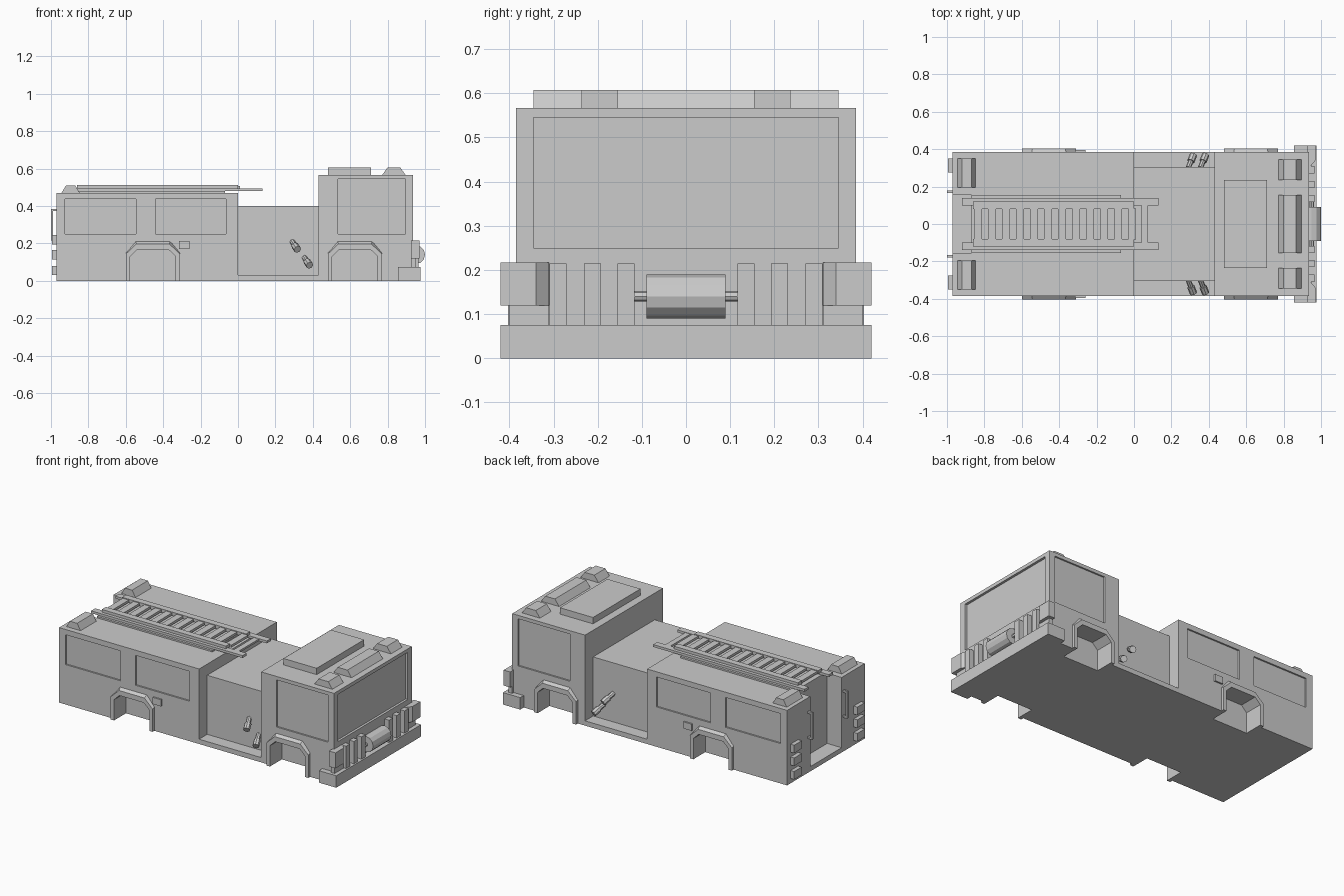
import bpy, bmesh
from mathutils import Vector

if "Cube" in bpy.data.objects:
    bpy.data.objects.remove(bpy.data.objects["Cube"])


def finish(name, bm):
    bmesh.ops.recalc_face_normals(bm, faces=bm.faces)
    me = bpy.data.meshes.new(name)
    bm.to_mesh(me)
    bm.free()
    ob = bpy.data.objects.new(name, me)
    bpy.context.collection.objects.link(ob)
    return ob


def loft(bm, a, b):
    """Closed solid between two matching outlines."""
    va, vb = [bm.verts.new(p) for p in a], [bm.verts.new(p) for p in b]
    n = len(a)
    bm.faces.new(va)
    bm.faces.new(vb[::-1])
    for i in range(n):
        j = (i + 1) % n
        bm.faces.new((va[i], vb[i], vb[j], va[j]))


def rect(x0, x1, y0, y1, z):
    return [(x0, y0, z), (x1, y0, z), (x1, y1, z), (x0, y1, z)]


def add_box(bm, x0, x1, y0, y1, z0, z1):
    y0, y1 = sorted((y0, y1))
    loft(bm, rect(x0, x1, y0, y1, z0), rect(x0, x1, y0, y1, z1))


def box(name, *dims):
    bm = bmesh.new()
    add_box(bm, *dims)
    return finish(name, bm)


def wedge(name, x0, x1, y0, y1, z0, z1, dx, dy=0.0):
    """Box with its top drawn in."""
    bm = bmesh.new()
    loft(bm, rect(x0, x1, y0, y1, z0), rect(x0 + dx, x1 - dx, y0 + dy, y1 - dy, z1))
    return finish(name, bm)


def rod(name, p, q, r, sides):
    p, q = Vector(p), Vector(q)
    bm = bmesh.new()
    bmesh.ops.create_cone(bm, cap_ends=True, segments=sides, radius1=r, radius2=r, depth=(q - p).length)
    ob = finish(name, bm)
    ob.location = (p + q) / 2
    ob.rotation_euler = (q - p).to_track_quat('Z', 'Y').to_euler()
    return ob


W = 0.385
SIDES = (-1, 1)
ARCHES = (-0.455, 0.625)
INNER = [(-.122, 0), (-.122, .13), (-.085, .166), (.085, .166), (.122, .13), (.122, 0)]
OUTER = [(-.145, 0), (-.145, .15), (-.092, .214), (.092, .214), (.145, .15), (.145, 0)]
FRONT = [(-.145, 0), (-.145, .143), (-.088, .197), (.088, .197), (.145, .143), (.145, 0)]

# body: rear box, low middle and tall cab in one side profile
profile = [(-.97, 0), (.935, 0), (.935, .567), (.43, .567), (.43, .4), (0, .4), (0, .47), (-.97, .47)]
bm = bmesh.new()
loft(bm, [(x, -W, z) for x, z in profile], [(x, W, z) for x, z in profile])
body = finish("truck_body", bm)

# cutter: windows, wheel wells, side recesses and rear bay
bm = bmesh.new()
add_box(bm, .92, 1.0, -.345, .345, .25, .545)
add_box(bm, -1.1, -.87, -.155, .155, .03, .6)
for s in SIDES:
    for x0, x1, z1 in ((.535, .895, .545), (-.925, -.545, .437), (-.44, -.065, .437)):
        add_box(bm, x0, x1, s * (W - .01), s * .5, .25, z1)
    add_box(bm, 0, .43, s * .305, s * .5, .03, .45)
    for cx in ARCHES:
        out = [(cx + x, z if z else -.05) for x, z in INNER]
        loft(bm, [(x, s * .285, z) for x, z in out], [(x, s * .5, z) for x, z in out])
cutter = finish("body_cutter", bm)
cutter.hide_render = True
mod = body.modifiers.new("cut", 'BOOLEAN')
mod.operation, mod.solver, mod.object = 'DIFFERENCE', 'EXACT', cutter
bpy.context.view_layer.objects.active = body
bpy.ops.object.modifier_apply(modifier="cut")
bpy.data.objects.remove(cutter)

# wheel arch trims, open rings with a sloped top
for cx in ARCHES:
    for s in SIDES:
        bm = bmesh.new()
        loops = [[bm.verts.new((cx + x, s * y, z)) for x, z in prof]
                 for prof, y in ((INNER, .38), (OUTER, .38), (FRONT, .403), (INNER, .403))]
        for k in range(4):
            a, b = loops[k], loops[(k + 1) % 4]
            for i in range(5):
                bm.faces.new((a[i], a[i + 1], b[i + 1], b[i]))
        for i in (0, 5):
            bm.faces.new([l[i] for l in loops])
        finish("wheel_arch", bm)

for s in SIDES:
    # fuel flap
    box("fuel_flap", -.315, -.258, s * .38, s * .395, .17, .212)
    # hose fittings: thin stem and thicker head
    for x, z in ((.29, .21), (.355, .125)):
        base, d = Vector((x, s * .3, z)), Vector((.028, s * .07, -.042))
        rod("hose_stem", base, base + d * .6, .014, 8)
        rod("hose_head", base + d * .5, base + d, .02, 8)

# roof hatch and beacons
box("roof_hatch", .48, .71, -.235, .235, .56, .607)
for y0, y1 in ((-.345, -.235), (-.155, .155), (.235, .345)):
    wedge("cab_beacon", .77, .897, y0, y1, .565, .607, .03)
for s in SIDES:
    wedge("rear_beacon", -.945, -.845, s * .272 - .078, s * .272 + .078, .468, .51, .025)

# bumper with raised ends and grille bars
box("bumper", .855, .975, -.42, .42, 0, .075)
for s in SIDES:
    bm = bmesh.new()
    out = [(.925, s * .31), (.945, s * .31), (.97, s * .34), (.97, s * .42), (.925, s * .42)]
    loft(bm, [(x, y, .12) for x, y in out], [(x, y, .217) for x, y in out])
    finish("bumper_corner", bm)
    box("corner_post", .925, .95, s * .31, s * .4, .07, .12)
    for y in (.136, .212, .29):
        box("grille_bar", .925, .965, s * y - .019, s * y + .019, .07, .215)

# winch
rod("winch_drum", (.95, -.09, .14), (.95, .09, .14), .05, 12)
rod("winch_axle", (.95, -.117, .14), (.95, .117, .14), .012, 8)

# two-stage roof ladder
box("ladder_bed", -.87, -.07, -.155, .155, .46, .48)
for s in SIDES:
    box("lower_rail", -.92, .13, s * .1, s * .14, .48, .495)
    box("upper_rail", -.86, 0, s * .08, s * .12, .49, .512)
for i in range(12):
    x = -.855 + i * .075
    box("ladder_rung", x, x + .042, -.082, .082, .492, .507)
box("lower_rung", .04, .075, -.105, .105, .481, .493)

# rear lamps and grab handles
for s in SIDES:
    for z0, z1 in ((.03, .08), (.115, .165), (.195, .245)):
        box("rear_lamp", -.995, -.965, s * .275, s * .35, z0, z1)
    box("grab_handle", -1.0, -.988, s * .167, s * .18, .215, .385)
    for z in (.215, .373):
        box("handle_foot", -1.0, -.965, s * .167, s * .18, z, z + .012)
